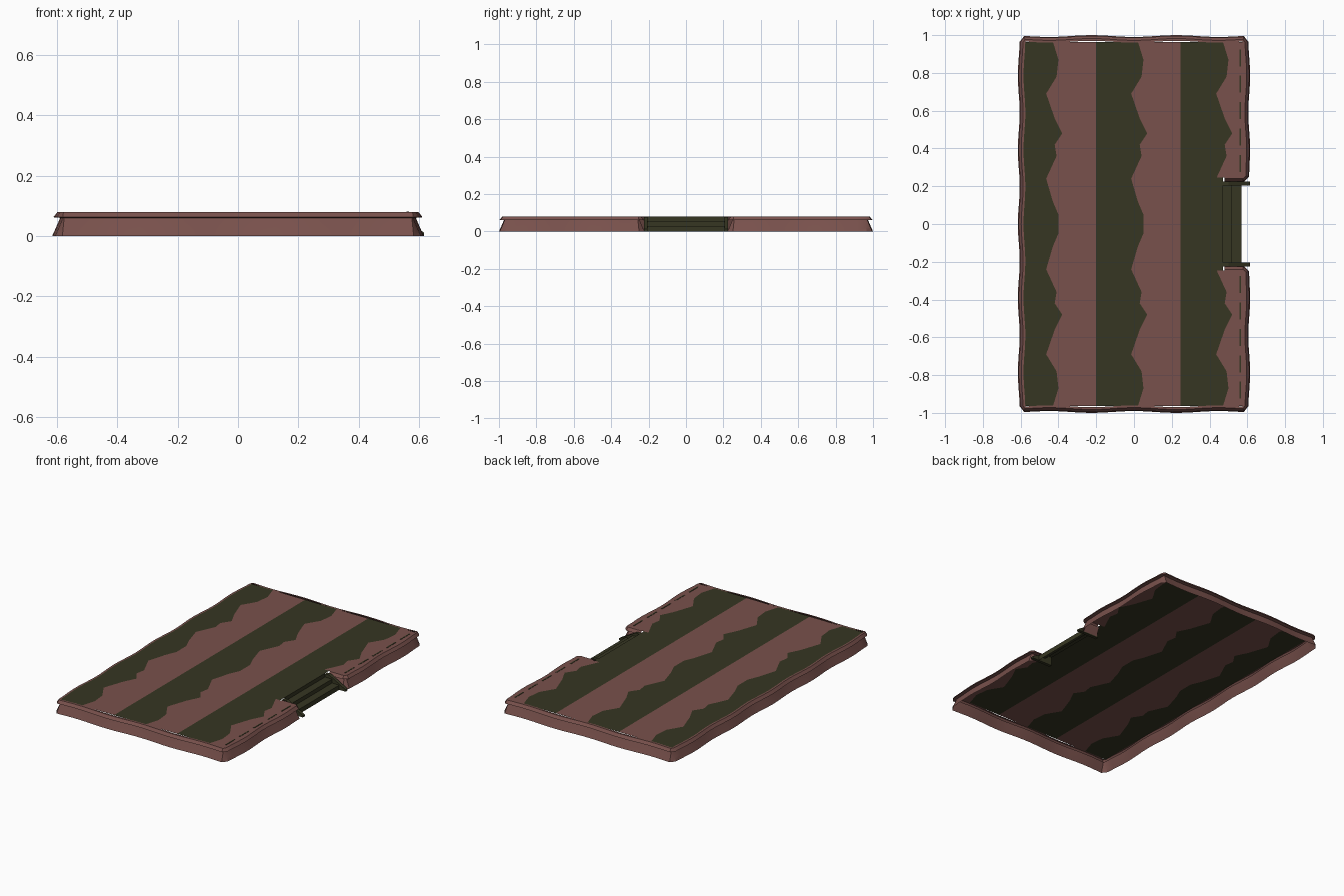
import bpy
from math import cos
from mathutils import Vector

cube = bpy.data.objects.get("Cube")
if cube:
    bpy.data.objects.remove(cube, do_unlink=True)


def material(name, rgb):
    m = bpy.data.materials.new(name)
    m.use_nodes = True
    m.diffuse_color = (*rgb, 1)
    m.node_tree.nodes["Principled BSDF"].inputs["Base Color"].default_value = (*rgb, 1)
    return m


PINK = material("dusty_pink", (0.19, 0.082, 0.072))
OLIVE = material("dark_olive", (0.037, 0.037, 0.016))

HX, HY, TOP = 0.592, 0.977, 0.08   # half sizes and deck height
NX, NY = 0.48, 0.24                # notch inner x and half width


def add_mesh(name, verts, faces, mats, indices=None):
    me = bpy.data.meshes.new(name)
    me.from_pydata(verts, [], faces)
    for m in mats:
        me.materials.append(m)
    if indices:
        me.polygons.foreach_set("material_index", indices)
    me.update()
    ob = bpy.data.objects.new(name, me)
    bpy.context.collection.objects.link(ob)
    return ob


def extrude_y(name, profile, y0, y1, mat, capped):
    """Extrude an xz profile along y."""
    n = len(profile)
    verts = [(x, y, z) for y in (y0, y1) for x, z in profile]
    faces = [(i, i + n, (i + 1) % n + n, (i + 1) % n) for i in range(n if capped else n - 1)]
    if capped:
        faces += [tuple(range(n)), tuple(reversed(range(n, 2 * n)))]
    return add_mesh(name, verts, faces, [mat])


# Wavy stripe edge, mirrored about y = 0
WAVE = [(0, -0.40), (0.05, -0.40), (0.12, -0.43), (0.24, -0.465), (0.36, -0.41),
        (0.42, -0.42), (0.48, -0.38), (0.56, -0.42), (0.69, -0.465),
        (0.78, -0.41), (0.87, -0.40), (1, -0.44)]


def wave(y):
    y = abs(y)
    for (a, p), (b, q) in zip(WAVE, WAVE[1:]):
        if y <= b:
            return p + (q - p) * (y - a) / (b - a)


# Striped deck sheet with the notch left out
ex, ey, cut = HX - 0.005, HY - 0.014, NY + 0.006
rows = sorted({s * y for s in (-1, 1) for y in [p[0] for p in WAVE[:-1]] + [cut, ey]})
verts, faces, idx = [], [], []
for a, b in zip(rows, rows[1:]):
    notch = abs(a + b) / 2 < cut
    edges = []
    for y in (a, b):
        w = wave(y)
        edge = [-ex, w, -0.2, w + 0.45, 0.245, w + 0.9, ex]
        if notch:
            edge[5:] = [NX - 0.01]
        edges.append([(x, y, TOP - 0.001) for x in edge])
    for c in range(len(edges[0]) - 1):
        k = len(verts)
        verts += [edges[0][c], edges[0][c + 1], edges[1][c + 1], edges[1][c]]
        faces.append((k, k + 1, k + 2, k + 3))
        idx.append(0 if c % 2 else 1)
add_mesh("striped_deck", verts, faces, [PINK, OLIVE], idx)

# Rim and side wall: one section swept around the wavy outline
c = 0.015
corners = [(NX, NY), (HX - c, NY), (HX, NY + c), (HX, HY - c), (HX - c, HY),
           (c - HX, HY), (-HX, HY - c)]
corners += [(x, -y) for x, y in reversed(corners)]
path = []
for p, q in zip(corners, corners[1:]):
    p, q = Vector(p), Vector(q)
    n = max(1, round((q - p).length / 0.05))
    path += [p.lerp(q, i / n) for i in range(n)]
path.append(Vector(corners[-1]))

section = [(-0.012, TOP), (0.0, TOP), (0.014, 0.062), (-0.008, 0.06),
           (-0.002, 0.045), (0.008, 0.022), (0.018, 0.0)]
verts, faces = [], []
for i, p in enumerate(path):
    t = (path[min(i + 1, len(path) - 1)] - path[max(i - 1, 0)]).normalized()
    out = Vector((t.y, -t.x))
    ripple = 0.005 * (cos(16 * p.y) if abs(t.y) > abs(t.x) else -cos(14 * p.x))
    if abs(p.y) < NY + 0.05 and p.x > 0:
        ripple = 0
    for d, z in section:
        v = p + out * (d + ripple)
        verts.append((v.x, v.y, z))
m = len(section)
for i in range(len(path) - 1):
    for j in range(m - 1):
        k = i * m + j
        faces.append((k + 1, k + m + 1, k + m, k))
rim = add_mesh("rim_and_wall", verts, faces, [PINK])
bpy.context.view_layer.objects.active = rim
rim.select_set(True)
bpy.ops.object.shade_smooth_by_angle(angle=0.5)

# Steps inside the notch
steps = [(0.47, TOP - 0.001), (0.47, 0.055), (0.52, 0.055),
         (0.52, 0.03), (0.57, 0.03), (0.57, 0.0)]
extrude_y("steps", steps, -0.205, 0.205, OLIVE, False)

# Sloped cheek boards either side of the steps
cheek = [(0.47, 0.0), (0.47, 0.076), (0.5, 0.076), (0.615, 0.012), (0.615, 0.0)]
for side, y in (("left", 0.205), ("right", -0.225)):
    extrude_y("step_cheek_" + side, cheek, y, y + 0.02, OLIVE, True)

# Broken dark trim line along the notched edge
dash = [(0.558, TOP - 0.002), (0.558, TOP + 0.0005), (0.566, TOP + 0.0005), (0.566, TOP - 0.002)]
for s in (-1, 1):
    for i in range(5):
        y = s * (0.32 + 0.14 * i)
        extrude_y("trim_dash", dash, y - 0.045, y + 0.045, OLIVE, True)
